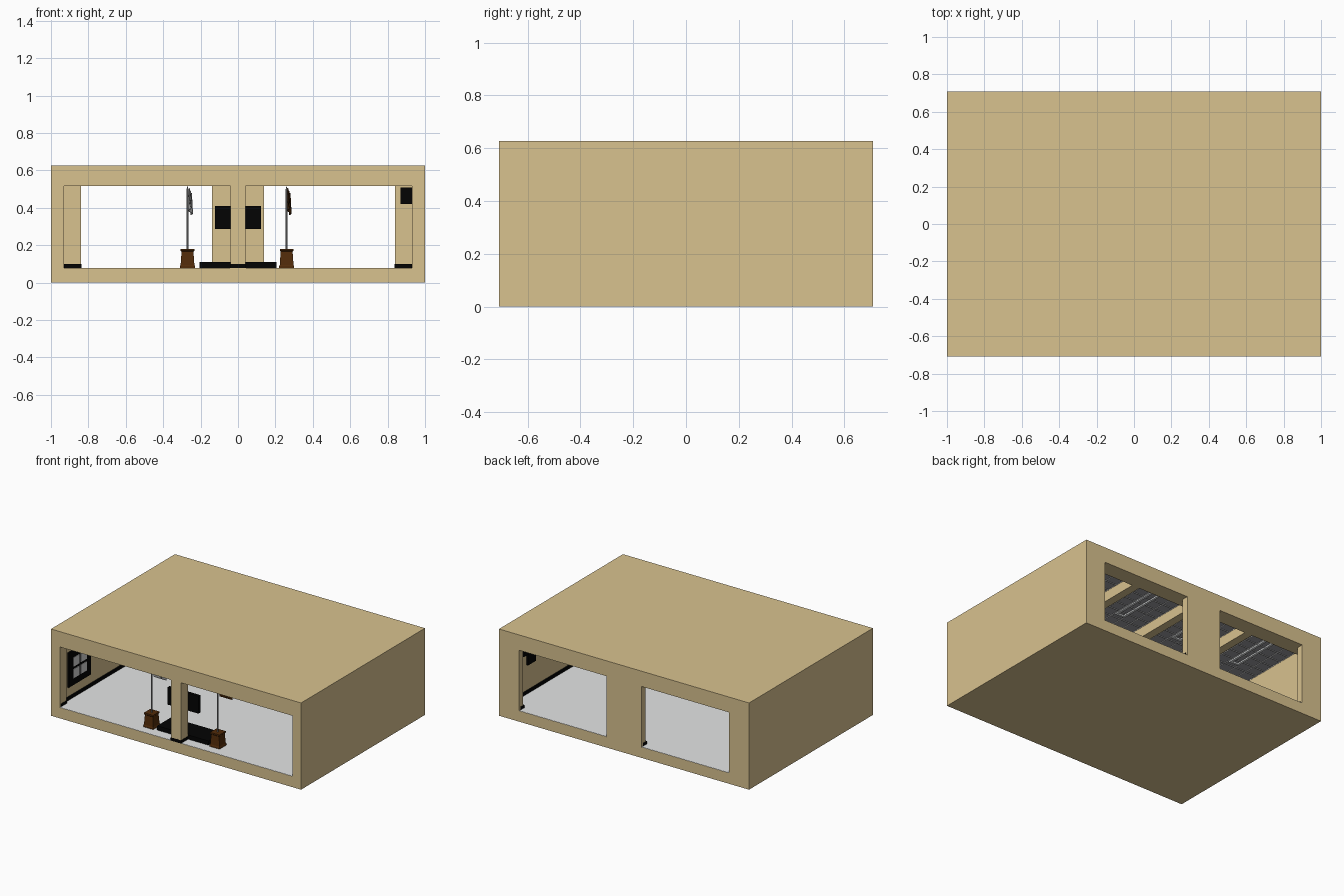
import bpy, bmesh, math
from mathutils import Vector

old = bpy.data.objects.get("Cube")
if old:
    bpy.data.objects.remove(old, do_unlink=True)


def material(name, r, g, b):
    m = bpy.data.materials.new(name)
    m.diffuse_color = (r, g, b, 1)
    m.use_nodes = True
    m.node_tree.nodes["Principled BSDF"].inputs["Base Color"].default_value = (r, g, b, 1)
    return m


TAN = material("tan wall", .69, .54, .275)
FLOOR = material("pale grey floor", .78, .79, .79)
BLACK = material("black trim", .001, .001, .001)
WOOD = material("dark brown wood", .085, .025, .003)
METAL = material("grey metal", .25, .25, .25)
TILE = material("grey ceiling tile", .33, .33, .35)
PALE = material("pale ceiling frame", .85, .87, .88)
CLOTH = material("white cloth", .65, .65, .65)


def finish(name, bm, mat):
    bmesh.ops.recalc_face_normals(bm, faces=bm.faces)
    me = bpy.data.meshes.new(name)
    bm.to_mesh(me)
    bm.free()
    me.materials.append(mat)
    ob = bpy.data.objects.new(name, me)
    bpy.context.collection.objects.link(ob)
    return ob


def boxes(name, mat, spans):
    """Object made of boxes, each given as (x0, x1), (y0, y1), (z0, z1)."""
    bm = bmesh.new()
    for span in spans:
        cube = bmesh.ops.create_cube(bm, size=1)["verts"]
        for v in cube:
            v.co = Vector([(a + b) / 2 + c * (b - a) for (a, b), c in zip(span, v.co)])
    return finish(name, bm, mat)


def turned(name, mat, x, y, profile, sides, spin=0):
    """Capped stack of rings from (radius, z) pairs."""
    bm = bmesh.new()
    rings = [[bm.verts.new((x + r * math.cos(spin + math.tau * i / sides),
                            y + r * math.sin(spin + math.tau * i / sides), z))
              for i in range(sides)] for r, z in profile]
    for low, high in zip(rings, rings[1:]):
        for i in range(sides):
            j = (i + 1) % sides
            bm.faces.new((low[i], low[j], high[j], high[i]))
    bm.faces.new(rings[0])
    bm.faces.new(rings[-1])
    return finish(name, bm, mat)


W, D, H = 1.0, .708, .627       # half width, half depth, height
F, L, C = .077, .516, .592      # floor, lintel and ceiling levels
IN, BACK, FRONT = .955, .66, -.63
SKIRT = .1                      # top of the skirting
ALL_X, ALL_Y, OPEN = (-W, W), (-D, D), (F, L)

# Building shell
boxes("floor_slab", TAN, [(ALL_X, ALL_Y, (0, F))])
boxes("roof_slab", TAN, [(ALL_X, ALL_Y, (C + .003, H))])
boxes("floor_finish", FLOOR, [((-IN, IN), (-D + .001, D - .001), (F, F + .002))])
boxes("front_lintel", TAN, [(ALL_X, (-D, FRONT), (L, C + .003))])
boxes("back_lintel", TAN, [(ALL_X, (.59, D), (L, C + .003))])
boxes("front_pillar", TAN, [((-.04, .04), (-D, FRONT), OPEN)])
boxes("back_pillar", TAN, [((-.14, .14), (BACK, D), OPEN)])
for side, s in (("left", 1), ("right", -1)):
    def sx(a, b):
        return tuple(sorted((s * a, s * b)))
    boxes(side + "_wall", TAN, [(sx(IN, W), ALL_Y, (F, C + .003))])
    boxes(side + "_front_jamb", TAN, [(sx(.93, IN), (-D, FRONT), OPEN)])
    boxes(side + "_back_jamb", TAN, [(sx(.84, IN), (BACK, D), OPEN)])
    # Skirting on the side wall, back jamb and front jamb
    boxes(side + "_skirting", BLACK, [
        (sx(IN - .01, IN), (FRONT, BACK), (F, SKIRT)),
        (sx(.838, IN), (BACK - .01, BACK), (F, SKIRT)),
        (sx(.838, .84), (BACK - .01, D - .015), (F, SKIRT)),
        (sx(.928, .93), (-D + .015, FRONT), (F, SKIRT))])
boxes("front_pillar_skirting", BLACK,
      [((-.042, .042), (-D - .0006, FRONT + .004), (F, SKIRT))])
boxes("back_pillar_skirting", BLACK,
      [((-.142, .142), (BACK - .01, D - .015), (F, SKIRT))])

# Ceiling beams, tiles, grid and lights
BEAMS = (-.48, 0, .48)
for n, x in enumerate(BEAMS):
    boxes(f"ceiling_beam_{n + 1}", TAN,
          [((x - .03, x + .03), (FRONT, .59), (L, C + .003))])
edges = (-IN, *BEAMS, IN)
for n, (a, b) in enumerate(zip(edges, edges[1:])):
    x0 = a + (.03 if n > 0 else 0)
    x1 = b - (.03 if n < 3 else 0)
    boxes(f"ceiling_tiles_{n + 1}", TILE, [((x0, x1), (FRONT, .59), (C, C + .003))])
    cols, rows = 5, 15
    grid = []
    for i in range(cols + 1):
        x = x0 + (x1 - x0) * i / cols
        grid.append(((x - .002, x + .002), (FRONT, .59), (C - .004, C)))
    for j in range(rows + 1):
        y = FRONT + (.59 - FRONT) * j / rows
        grid.append(((x0, x1), (y - .002, y + .002), (C - .005, C)))
    boxes(f"ceiling_grid_{n + 1}", CLOTH, grid)
    mid = (x0 + x1) / 2
    for tag, y in (("back", .33), ("front", -.34)):
        r, h, t = .038, .19, .016
        boxes(f"{tag}_light_frame_{n + 1}", PALE, [
            ((mid - r, mid - r + t), (y - h, y + h), (C - .01, C)),
            ((mid + r - t, mid + r), (y - h, y + h), (C - .01, C)),
            ((mid - r, mid + r), (y - h, y - h + t), (C - .01, C)),
            ((mid - r, mid + r), (y + h - t, y + h), (C - .01, C))])

# Screen on the pillar above a low black platform, second screen on the left wall
boxes("screen", BLACK, [((-.123, .123), (FRONT + .001, -.605), (.285, .41))])
boxes("platform", BLACK, [((-.205, .205), (FRONT, -.47), (F, .11))])
boxes("left_wall_screen", BLACK, [((IN - .015, IN), (.37, .46), (.285, .41))])

# Framed panes on the right wall
pw, py, pz = .125, -.46, .295
boxes("wall_frame", BLACK, [((-IN, -IN + .012), (py - pw, py + pw), (pz - pw, pz + pw))])
boxes("wall_panes", CLOTH, [
    ((-IN + .01, -IN + .015), (py + u - .033, py + u + .033), (pz + v - .033, pz + v + .033))
    for u in (-.042, .042) for v in (-.042, .042)])

# Wall unit high in the back left corner
boxes("wall_unit", BLACK, [((.87, IN), (.54, .61), (.42, .508))])


# Flag stands: square wooden base, pole, furled cloth
def flag(name, x, y, mat):
    bm = bmesh.new()
    cols, rows = 12, 6
    grid = []
    for i in range(cols + 1):
        u = i / cols
        low, high = .44 - .08 * u, .505 - .03 * u
        grid.append([bm.verts.new((x + .008 + .014 * u * math.sin(i * 1.3) + .006 * (1 - j / rows),
                                   y + .14 * u, low + (high - low) * j / rows))
                     for j in range(rows + 1)])
    for i in range(cols):
        for j in range(rows):
            bm.faces.new((grid[i][j], grid[i + 1][j], grid[i + 1][j + 1], grid[i][j + 1]))
    ob = finish(name, bm, mat)
    ob.modifiers.new("Thickness", "SOLIDIFY").thickness = .003
    for p in ob.data.polygons:
        p.use_smooth = True


for side, x, mat in (("left", .26, WOOD), ("right", -.27, CLOTH)):
    y = -.6
    turned(side + "_stand_base", WOOD, x, y,
           [(.056, F), (.056, .088), (.052, .095), (.045, .165), (.052, .17), (.052, .18)],
           4, math.pi / 4)
    turned(side + "_pole", METAL, x, y, [(.005, .18), (.005, .5), (.001, .514)], 10)
    flag(side + "_flag", x, y, mat)
